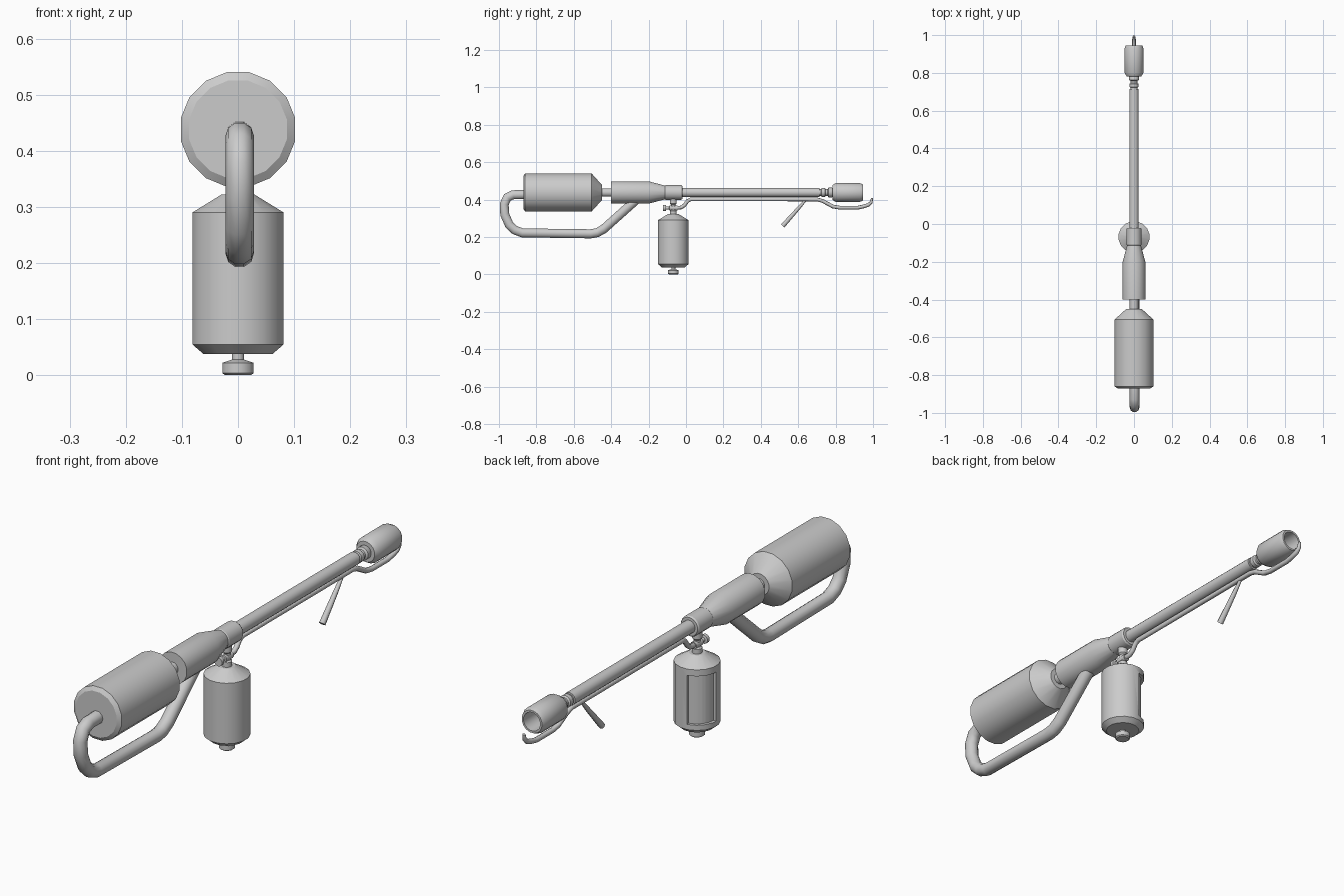
import bpy, bmesh, math
from mathutils import Vector

if "Cube" in bpy.data.objects:
    bpy.data.objects.remove(bpy.data.objects["Cube"])

AXIS_Z = 0.438      # height of the main axis
CAN_Y = -0.068      # position of the hanging canister


def activate(ob):
    bpy.ops.object.select_all(action='DESELECT')
    ob.select_set(True)
    bpy.context.view_layer.objects.active = ob


def smooth(ob, angle=32):
    activate(ob)
    bpy.ops.object.shade_smooth_by_angle(angle=math.radians(angle))


def mesh_object(name, bm):
    bmesh.ops.remove_doubles(bm, verts=bm.verts, dist=1e-6)
    bmesh.ops.recalc_face_normals(bm, faces=bm.faces)
    me = bpy.data.meshes.new(name)
    bm.to_mesh(me)
    bm.free()
    ob = bpy.data.objects.new(name, me)
    bpy.context.collection.objects.link(ob)
    return ob


def lathe(name, profile, base, direction, sides=16, angle=32):
    """Revolve (radius, distance) points around a line; the ends are capped."""
    bm = bmesh.new()
    q = Vector(direction).to_track_quat('Z', 'Y')
    rings = []
    for r, h in profile:
        ring = []
        for i in range(sides):
            a = 2 * math.pi * (i + 0.5) / sides
            p = Vector((r * math.cos(a), r * math.sin(a), h))
            ring.append(bm.verts.new(q @ p + Vector(base)))
        rings.append(ring)
    for a, b in zip(rings, rings[1:]):
        for i in range(sides):
            j = (i + 1) % sides
            bm.faces.new((a[i], a[j], b[j], b[i]))
    bm.faces.new(rings[0])
    bm.faces.new(rings[-1])
    ob = mesh_object(name, bm)
    smooth(ob, angle)
    return ob


def along(name, profile, sides=16):
    return lathe(name, profile, (0, 0, AXIS_Z), (0, 1, 0), sides)


def pipe(name, path, radius, res=3, x=0.0):
    """Round pipe along (y, z, scale) points."""
    cu = bpy.data.curves.new(name, 'CURVE')
    cu.dimensions = '3D'
    cu.bevel_depth = radius
    cu.bevel_resolution = res
    cu.use_fill_caps = True
    sp = cu.splines.new('POLY')
    sp.points.add(len(path) - 1)
    for pt, p in zip(sp.points, path):
        pt.co = (x, p[0], p[1], 1)
        pt.radius = p[2] if len(p) > 2 else 1
    ob = bpy.data.objects.new(name, cu)
    bpy.context.collection.objects.link(ob)
    activate(ob)
    bpy.ops.object.convert(target='MESH')
    smooth(bpy.context.object, 50)


# rear tank and its neck
along("rear_tank", [(0.089, -0.87), (0.104, -0.86), (0.104, -0.505), (0.042, -0.45)])
along("tank_neck", [(0.023, -0.46), (0.023, -0.39)])

# tapered receiver, collar and barrel
along("receiver", [(0.061, -0.40), (0.061, -0.20), (0.034, -0.10)])
along("collar", [(0.036, -0.115), (0.040, -0.109), (0.040, -0.026), (0.036, -0.02)])
along("barrel", [(0.025, -0.03), (0.025, 0.715)])

# ribbed joint before the nozzle
along("ribbed_joint", [(0.018, 0.71), (0.018, 0.722), (0.024, 0.725), (0.024, 0.742),
                       (0.018, 0.747), (0.018, 0.757), (0.026, 0.762), (0.026, 0.78),
                       (0.02, 0.79)])

# hollow nozzle
along("nozzle", [(0.040, 0.782), (0.051, 0.800), (0.051, 0.93), (0.044, 0.946),
                 (0.036, 0.946), (0.036, 0.81)])

# looped grip pipe
pipe("grip_pipe", [(-0.86, 0.427), (-0.925, 0.426), (-0.955, 0.412), (-0.972, 0.375),
                   (-0.969, 0.32), (-0.945, 0.265), (-0.915, 0.237), (-0.875, 0.222),
                   (-0.51, 0.217), (-0.475, 0.223), (-0.44, 0.243), (-0.27, 0.395)],
     0.0255, x=0.003)

# hanging canister
canister = lathe("canister", [(0.063, 0.038), (0.083, 0.055), (0.083, 0.29), (0.030, 0.322)],
                 (0, CAN_Y, 0), (0, 0, 1), 16, 30)

# recessed window on the canister side
bm = bmesh.new()
angles = [math.radians(140 + 40 * (i / 4 - 1)) for i in range(9)]
outline = [(0.071, a) for a in angles] + [(0.12, a) for a in reversed(angles)]
face = bm.faces.new([bm.verts.new((r * math.cos(a), CAN_Y + r * math.sin(a), 0.075))
                     for r, a in outline])
ext = bmesh.ops.extrude_face_region(bm, geom=[face])
bmesh.ops.translate(bm, vec=(0, 0, 0.19),
                    verts=[v for v in ext['geom'] if isinstance(v, bmesh.types.BMVert)])
cutter = mesh_object("window_cutter", bm)
cutter.hide_render = True
mod = canister.modifiers.new("window", 'BOOLEAN')
mod.operation = 'DIFFERENCE'
mod.solver = 'EXACT'
mod.object = cutter
activate(canister)
bpy.ops.object.modifier_move_to_index(modifier="window", index=0)
bpy.ops.object.modifier_apply(modifier="window")
bpy.data.objects.remove(cutter)
smooth(canister, 30)

# drain knob below the canister
lathe("drain_knob", [(0.024, 0.0), (0.029, 0.004), (0.029, 0.022), (0.011, 0.028), (0.011, 0.045)],
      (0, CAN_Y, 0), (0, 0, 1), 12)

# canister neck and side valve
lathe("canister_neck", [(0.019, 0.315), (0.019, 0.34), (0.013, 0.345), (0.013, 0.372),
                        (0.019, 0.378), (0.019, 0.41)], (0, CAN_Y, 0), (0, 0, 1), 12)
lathe("side_valve", [(0.017, -0.122), (0.017, -0.108), (0.008, -0.106), (0.008, -0.09),
                     (0.014, -0.089), (0.014, -0.045)], (0, 0, 0.355), (0, 1, 0), 12)

# thin feed line with upturned igniter tip
pipe("feed_line", [(-0.06, 0.355), (-0.025, 0.358), (-0.008, 0.37), (0.008, 0.392),
                   (0.025, 0.401), (0.70, 0.401), (0.73, 0.393), (0.785, 0.363),
                   (0.82, 0.357), (0.92, 0.357), (0.955, 0.365), (0.975, 0.372),
                   (0.99, 0.385, 0.8), (0.995, 0.408, 0.55)], 0.010, 2)

# angled lever under the barrel
pipe("lever", [(0.64, 0.398, 0.5), (0.60, 0.352, 0.75), (0.517, 0.259, 1)], 0.0125, 2)
